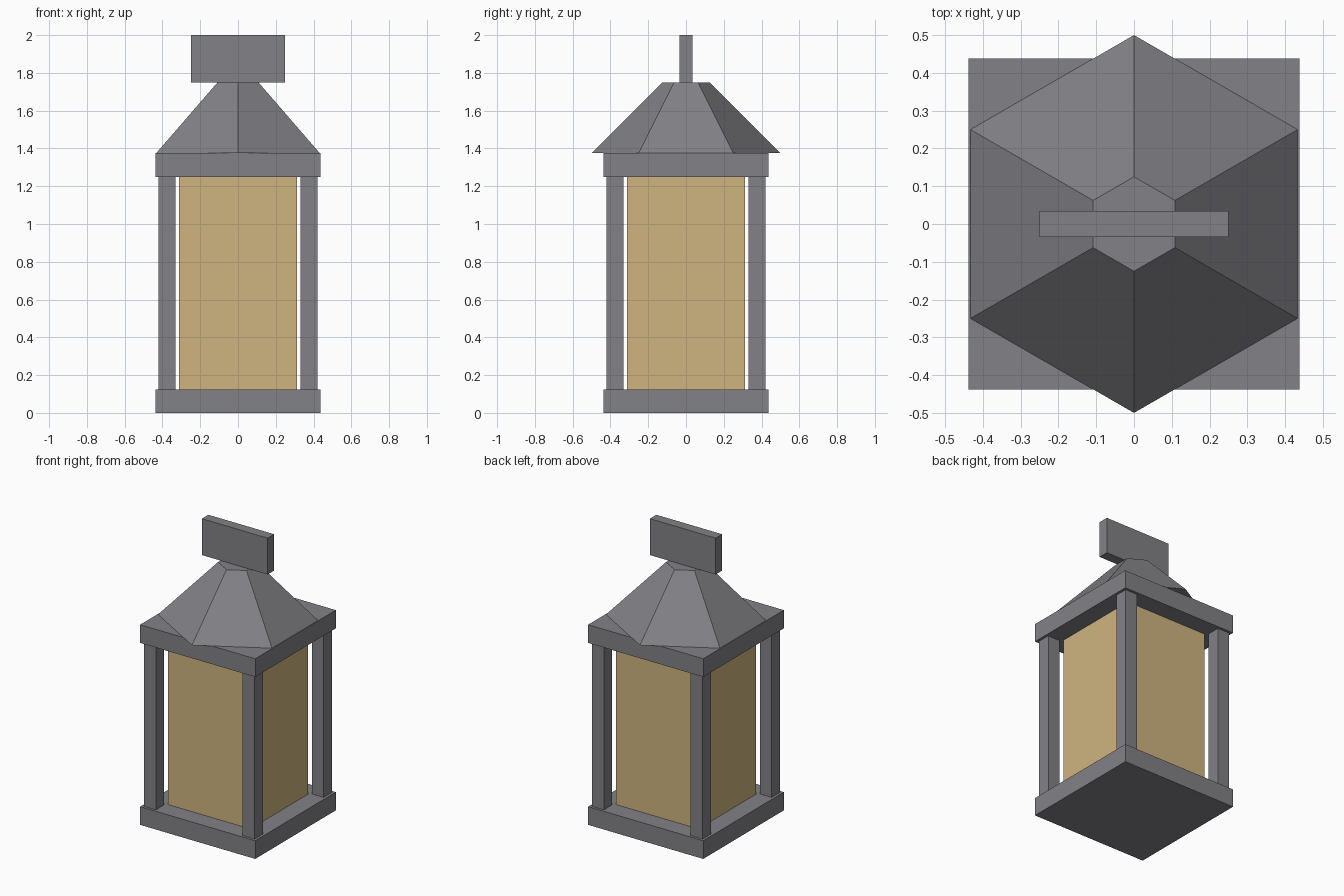
import bpy
import bmesh
from mathutils import Matrix, Vector

cube = bpy.data.objects.get("Cube")
if cube:
    bpy.data.objects.remove(cube, do_unlink=True)


def make_material(name, color):
    mat = bpy.data.materials.new(name)
    mat.use_nodes = True
    mat.diffuse_color = color
    mat.node_tree.nodes["Principled BSDF"].inputs["Base Color"].default_value = color
    return mat


def finish(name, bm, mat):
    mesh = bpy.data.meshes.new(name)
    bm.to_mesh(mesh)
    bm.free()
    mesh.materials.append(mat)
    obj = bpy.data.objects.new(name, mesh)
    bpy.context.collection.objects.link(obj)
    return obj


def box(name, size, bottom, mat, x=0, y=0):
    """Box standing on height `bottom`, centred on x, y."""
    bm = bmesh.new()
    place = Matrix.Translation((x, y, bottom + size[2] / 2))
    bmesh.ops.create_cube(bm, size=1, matrix=place @ Matrix.Diagonal(Vector((*size, 1))))
    return finish(name, bm, mat)


metal = make_material("grey metal", (0.223, 0.220, 0.239, 1))
glow = make_material("warm glass", (0.617, 0.462, 0.209, 1))

# Square plates below and above the glass
PLATE = (0.875, 0.875, 0.125)
box("base_plate", PLATE, 0, metal)
box("top_plate", PLATE, 1.25, metal)

# Glass body
box("glass_body", (0.625, 0.625, 1.125), 0.125, glow)

# Four corner posts
for side, x in (("left", 0.375), ("right", -0.375)):
    for end, y in (("front", -0.375), ("back", 0.375)):
        box(f"{end}_{side}_post", (0.09, 0.09, 1.125), 0.125, metal, x, y)

# Six-sided tapered roof with corners pointing front and back
bm = bmesh.new()
bmesh.ops.create_cone(bm, cap_ends=True, segments=6, radius1=0.5, radius2=0.125,
                      depth=0.375, matrix=Matrix.Translation((0, 0, 1.5625)))
# Turn the corners onto the y axis if the primitive starts elsewhere
if max(v.co.y for v in bm.verts) < 0.49:
    bmesh.ops.rotate(bm, verts=bm.verts, matrix=Matrix.Rotation(0.5235988, 3, "Z"))
finish("roof", bm, metal)

# Flat handle on the roof
box("handle", (0.5, 0.07, 0.25), 1.75, metal)
